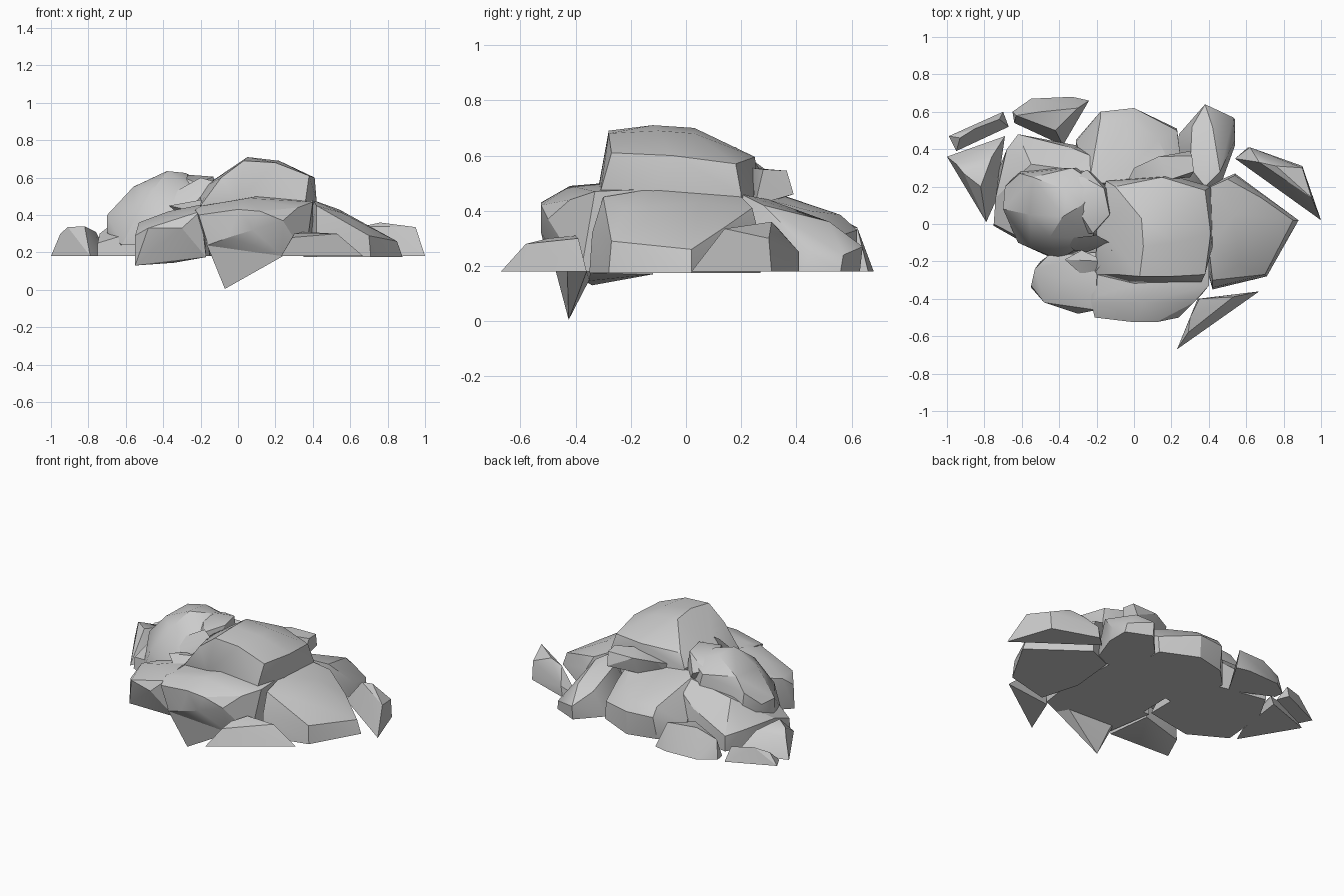
import bpy, bmesh, math

G = 0.18  # level of the flat rock bases


def rock(name, pts):
    """Convex faceted stone wrapped around a few corner points."""
    bm = bmesh.new()
    for p in pts:
        bm.verts.new(p)
    bmesh.ops.convex_hull(bm, input=bm.verts)
    loose = [v for v in bm.verts if not v.link_faces]
    bmesh.ops.delete(bm, geom=loose, context='VERTS')
    bmesh.ops.dissolve_limit(bm, angle_limit=math.radians(4), verts=bm.verts, edges=bm.edges)
    bmesh.ops.recalc_face_normals(bm, faces=bm.faces)
    me = bpy.data.meshes.new(name)
    bm.to_mesh(me)
    bm.free()
    ob = bpy.data.objects.new(name, me)
    bpy.context.collection.objects.link(ob)
    bpy.ops.object.select_all(action='DESELECT')
    ob.select_set(True)
    bpy.context.view_layer.objects.active = ob
    bpy.ops.object.shade_smooth_by_angle(angle=math.radians(28))
    return ob


def flat(outline, z=G):
    """Lift a plan outline to one height."""
    return [(x, y, z) for x, y in outline]


# Large crowning boulder
rock("main_boulder",
     flat([(-.16, -.2), (.32, -.2), (.38, -.1), (.36, .2), (.1, .25), (-.15, .2)])
     + [(-.2, -.27, .45), (.0, -.32, .47), (.36, -.31, .47), (.42, -.12, .48),
        (.41, .2, .46), (.2, .26, .47), (-.15, .23, .5), (-.2, .0, .54),
        (-.09, -.27, .6), (.03, -.28, .69), (.2, -.28, .68), (.38, -.27, .61), (.41, -.05, .6),
        (.05, -.12, .71), (.22, -.1, .69), (.04, .03, .70), (.22, .03, .68),
        (.38, .18, .57), (.15, .25, .595), (-.1, .2, .58)])

# Wide ledge below the crown, with an undercut front
rock("front_ledge",
     flat([(-.15, -.42), (.24, -.43), (.36, -.38), (.4, -.1), (-.2, -.1)])
     + [(-.16, -.49, .24), (-.05, -.515, .28), (.08, -.525, .32), (.24, -.5, .37),
        (-.21, -.5, .4), (0, -.525, .43), (.12, -.525, .42), (-.23, -.42, .43),
        (.32, -.42, .44), (.05, -.42, .49), (-.19, -.38, .45), (.1, -.3, .5),
        (.4, -.33, .47), (-.2, -.1, .45), (.4, -.1, .48)])
# Pointed tip hanging under the ledge
rock("ledge_tip",
     [(-.22, -.42, .42), (-.17, -.49, .25), (-.07, -.425, .005), (.0, -.42, .065),
      (.1, -.43, .125), (.24, -.43, G), (.2, -.36, G), (-.1, -.35, .15), (-.18, -.32, .3)])

# Front left stone, tucked against the ledge
rock("front_left_stone",
     [(-.55, -.34, .13), (-.34, -.36, .145), (-.17, -.42, .175), (-.5, -.2, .16), (-.2, -.12, .17),
      (-.55, -.33, .29), (-.53, -.24, .36), (-.48, -.42, .33), (-.3, -.48, .33), (-.2, -.46, .42),
      (-.37, -.3, .42), (-.2, -.3, .455), (-.46, -.17, .37), (-.18, -.15, .44)])

# Left boulder, its low bench and the stones wedged beside it
rock("left_boulder",
     flat([(-.62, -.1), (-.42, -.19), (-.2, -.1), (-.25, .3), (-.6, .3), (-.68, .15)], .24)
     + [(-.7, .08, .31), (-.69, .2, .4), (-.7, .08, .4), (-.55, -.13, .38), (-.4, -.19, .36),
        (-.61, .27, .48), (-.54, .25, .56), (-.56, .05, .55), (-.45, -.07, .54),
        (-.38, .04, .635), (-.36, .18, .63), (-.28, .1, .625), (-.33, .3, .54),
        (-.22, -.08, .52), (-.18, .2, .57)])
rock("left_bench",
     flat([(-.75, -.01), (-.52, -.14), (-.2, -.08), (-.2, .4), (-.62, .48), (-.72, .3)])
     + [(-.75, 0, .25), (-.74, .14, .3), (-.68, .4, .3), (-.62, .48, .28), (-.52, -.12, .32),
        (-.34, .41, .36), (-.22, .36, .42), (-.18, .27, .48), (-.55, .32, .45), (-.3, .0, .4)])
rock("middle_stone",
     [(-.39, .1, .54), (-.34, .25, .55), (-.25, .29, .52), (-.15, .2, .5), (-.28, -.05, .5),
      (-.33, .12, .62), (-.27, .25, .575), (-.16, .19, .605), (-.13, .05, .605), (-.22, -.05, .57),
      (-.36, .1, .3), (-.12, .2, .3), (-.2, -.06, .3)])
rock("wedge_upper",
     [(-.38, -.08, .5), (-.2, -.06, .6), (-.13, -.1, .58), (-.25, -.15, .44),
      (-.2, -.12, .4), (-.32, -.14, .45)])
rock("wedge_lower",
     [(-.37, -.19, .45), (-.28, -.14, .46), (-.15, -.2, .49), (-.28, -.27, .43),
      (-.16, -.26, .44), (-.25, -.18, .35)])
rock("crack_splinter",
     [(-.1, .04, .58), (-.22, -.27, .43), (-.1, -.28, .5), (-.12, -.15, .59), (-.1, -.2, .35)])

# Right shoulder
rock("right_shoulder",
     flat([(.88, .02), (.71, -.28), (.42, -.35), (.35, -.1), (.38, .2), (.54, .27)], .175)
     + [(.85, .02, .26), (.7, -.27, .29), (.42, -.34, .32), (.68, .14, .34), (.69, -.1, .34),
        (.54, .26, .33), (.56, -.22, .41), (.54, .05, .43), (.42, -.3, .45),
        (.4, -.12, .48), (.41, .2, .45), (.5, .24, .41)])

# Stones on the back slope
rock("back_stone",
     flat([(-.3, .3), (-.31, .45), (-.19, .57), (0, .615), (.23, .51), (.25, .2), (-.2, .1)])
     + [(-.31, .44, .25), (-.18, .6, .33), (0, .62, .33), (-.18, .56, .385), (-.02, .56, .385),
        (.23, .5, .29), (.13, .45, .4), (.25, .35, .37), (-.2, .38, .44), (-.05, .27, .48),
        (.24, .22, .46), (-.24, .22, .5)])
rock("back_right_stone",
     flat([(.23, .35), (.24, .48), (.38, .63), (.54, .56), (.54, .42), (.46, .2), (.25, .2)])
     + [(.38, .64, .27), (.53, .57, .24), (.31, .52, .34), (.42, .52, .36), (.54, .45, .25),
        (.46, .28, .42), (.3, .3, .44), (.38, .2, .46)])
rock("back_plate",
     [(-.04, .22, .5), (.0, .3, .53), (.13, .36, .545), (.31, .365, .545), (.32, .28, .55),
      (.2, .24, .555), (.12, .33, .44), (.3, .39, .46), (.3, .25, .42), (-.02, .24, .44)])

# Loose shards around the pile: plan outline plus ridge points
SHARDS = {
    "right_shard": ([(.54, .35), (.61, .41), (.9, .31), (1.0, .02)],
                    [(.62, .41, .25), (.76, .31, .36), (.95, .14, .335), (.9, .3, .3), (.67, .33, .34)]),
    "front_right_shard": ([(.23, -.67), (.34, -.4), (.67, -.36), (.5, -.48)],
                          [(.3, -.5, .3), (.35, -.4, .31), (.53, -.39, .3), (.29, -.58, .28)]),
    "far_left_shard": ([(-1.0, .36), (-.69, .47), (-.79, .01), (-.74, .12)],
                       [(-.95, .32, .3), (-.91, .27, .335), (-.82, .2, .34), (-.76, .36, .31)]),
    "back_left_shard": ([(-.65, .6), (-.55, .67), (-.33, .68), (-.24, .66), (-.38, .42), (-.64, .54)],
                        [(-.63, .58, .3), (-.5, .6, .35), (-.3, .62, .34), (-.42, .5, .33)]),
    "corner_shard": ([(-.99, .47), (-.7, .6), (-.67, .52), (-.95, .39)],
                     [(-.93, .46, .25), (-.85, .51, .28), (-.72, .56, .27)]),
}
for name, (plan, ridge) in SHARDS.items():
    rock(name, flat(plan) + ridge)
